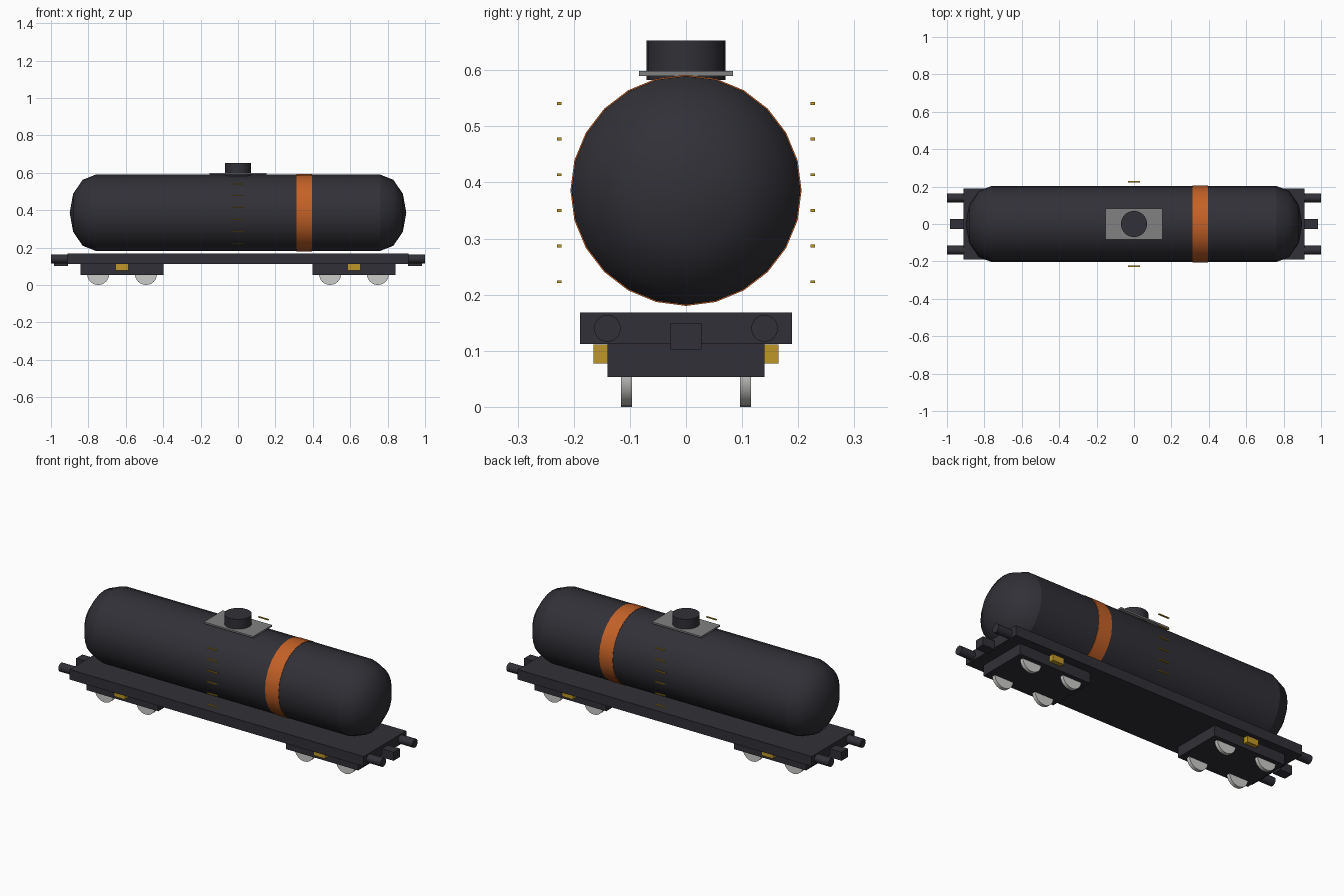
import bpy
import bmesh
from math import radians
from mathutils import Matrix, Vector

cube = bpy.data.objects.get("Cube")
if cube:
    bpy.data.objects.remove(cube, do_unlink=True)


def material(name, r, g, b):
    mat = bpy.data.materials.new(name)
    mat.use_nodes = True
    mat.diffuse_color = (r, g, b, 1)
    mat.node_tree.nodes["Principled BSDF"].inputs["Base Color"].default_value = (r, g, b, 1)
    return mat


dark = material("dark paint", 0.03, 0.03, 0.038)
orange = material("orange paint", 0.55, 0.12, 0.02)
yellow = material("yellow paint", 0.52, 0.31, 0.02)
grey = material("walkway grey", 0.22, 0.22, 0.22)
steel = material("wheel steel", 0.6, 0.6, 0.58)

# Turns a shape's own z axis onto the named axis
AXES = {
    "x": Matrix.Rotation(radians(90), 4, "Y"),
    "y": Matrix.Rotation(radians(90), 4, "X"),
    "z": Matrix.Identity(4),
}


def finish(bm, name, mat, centre, smooth_angle=None):
    mesh = bpy.data.meshes.new(name)
    bm.to_mesh(mesh)
    bm.free()
    mesh.materials.append(mat)
    if smooth_angle:
        mesh.shade_smooth()
        mesh.set_sharp_from_angle(angle=radians(smooth_angle))
    obj = bpy.data.objects.new(name, mesh)
    obj.location = centre
    bpy.context.collection.objects.link(obj)
    return obj


def box(name, mat, centre, size):
    bm = bmesh.new()
    bmesh.ops.create_cube(bm, size=1)
    bmesh.ops.scale(bm, vec=Vector(size), verts=bm.verts)
    return finish(bm, name, mat, centre)


def cylinder(name, mat, centre, radius, length, axis, sides=24):
    bm = bmesh.new()
    bmesh.ops.create_cone(bm, cap_ends=True, segments=sides, radius1=radius,
                          radius2=radius, depth=length, matrix=AXES[axis])
    return finish(bm, name, mat, centre, 35)


def dome(name, mat, centre, radius, depth, side):
    bm = bmesh.new()
    bmesh.ops.create_uvsphere(bm, u_segments=24, v_segments=6, radius=radius,
                              matrix=AXES["x"])
    inner = [v for v in bm.verts if v.co.x * side < -0.001]
    bmesh.ops.delete(bm, geom=inner, context="VERTS")
    bmesh.ops.scale(bm, vec=Vector((depth / radius, 1, 1)), verts=bm.verts)
    return finish(bm, name, mat, centre, 60)


TANK_Z, TANK_R, TANK_HALF = 0.386, 0.204, 0.76

# Tank, painted band and hatch
cylinder("tank", dark, (0, 0, TANK_Z), TANK_R, 2 * TANK_HALF, "x")
cylinder("tank_band", orange, (0.353, 0, TANK_Z), 0.206, 0.083, "x")
box("hatch_walkway", grey, (0, 0, 0.594), (0.306, 0.168, 0.009))
cylinder("hatch", dark, (0, 0, 0.618), 0.07, 0.07, "z")

# Flat underframe
box("deck", dark, (0, 0, 0.14), (1.824, 0.378, 0.056))

for side, end in ((1, "left"), (-1, "right")):
    dome(f"{end}_tank_dome", dark, (side * TANK_HALF, 0, TANK_Z), TANK_R, 0.14, side)

    # Coupler and buffers
    box(f"{end}_coupler", dark, (side * 0.947, 0, 0.126), (0.076, 0.055, 0.048))
    for y in (-0.14, 0.14):
        cylinder(f"{end}_buffer", dark, (side * 0.95, y, 0.14), 0.024, 0.1, "x", 16)

    # Bogie with axle boxes and wheels
    bogie_x = side * 0.62
    box(f"{end}_bogie", dark, (bogie_x, 0, 0.0825), (0.446, 0.28, 0.059))
    for face in (-1, 1):
        box(f"{end}_axle_box", yellow, (bogie_x, face * 0.15, 0.0945), (0.07, 0.03, 0.034))
        for step in (-0.128, 0.128):
            cylinder(f"{end}_wheel", steel, (bogie_x + step, face * 0.106, 0.059),
                     0.059, 0.02, "y")

# Ladder rungs on both flanks
for face in (-1, 1):
    for i in range(6):
        box("ladder_rung", yellow, (0, face * 0.226, 0.223 + i * 0.0636),
            (0.064, 0.008, 0.005))
